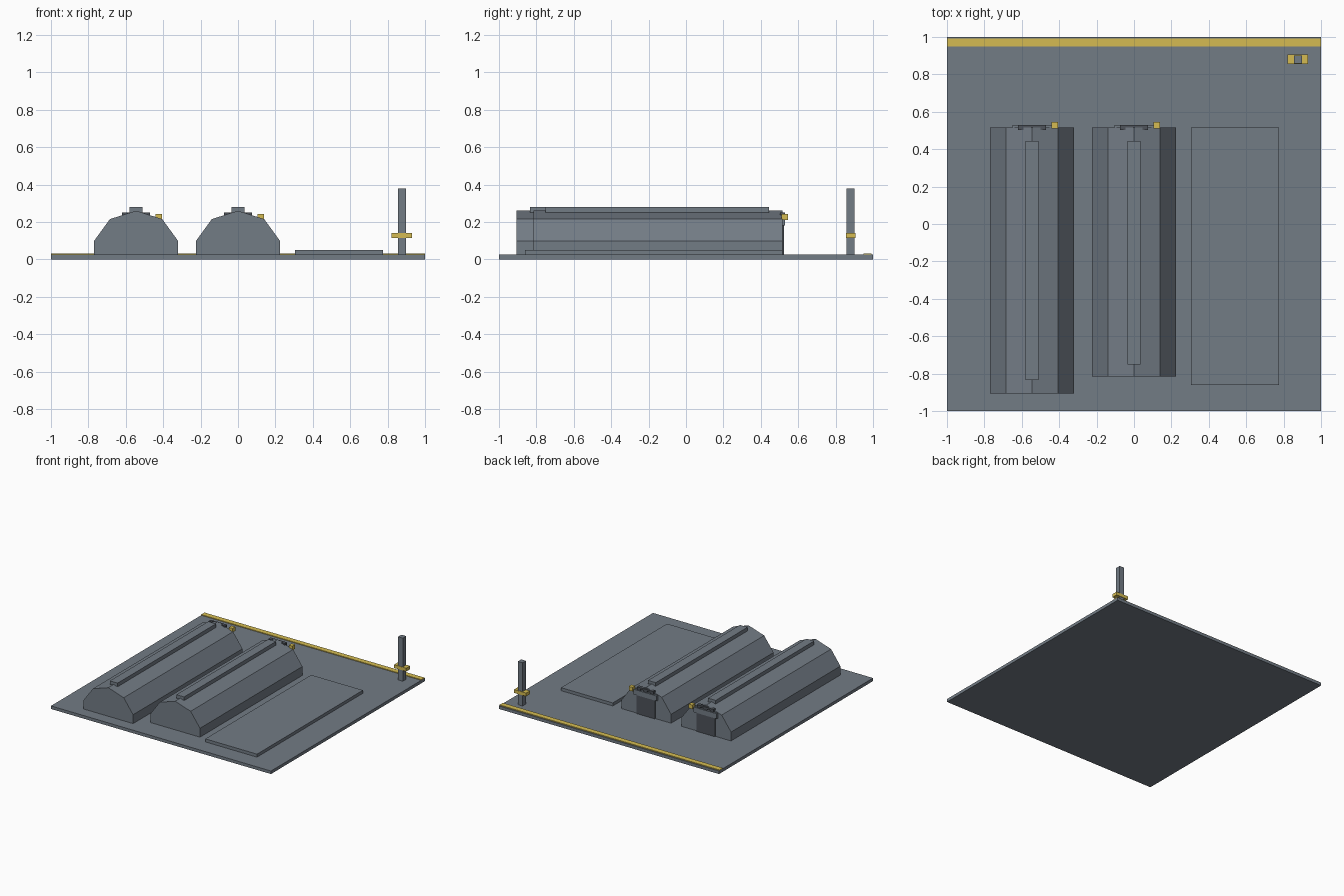
import bpy
import bmesh

cube = bpy.data.objects.get("Cube")
if cube:
    bpy.data.objects.remove(cube, do_unlink=True)


def material(name, rgb):
    m = bpy.data.materials.new(name)
    m.use_nodes = True
    m.diffuse_color = (*rgb, 1)
    m.node_tree.nodes["Principled BSDF"].inputs["Base Color"].default_value = (*rgb, 1)
    return m


grey = material("slate_grey", (0.17, 0.20, 0.235))
dark = material("dark_grey", (0.075, 0.085, 0.10))
yellow = material("marking_yellow", (0.66, 0.50, 0.085))


def extrude(name, profile, y0, y1, mat):
    """Extrude an x-z profile from y0 to y1."""
    bm = bmesh.new()
    face = bm.faces.new([bm.verts.new((x, y0, z)) for x, z in profile])
    new = bmesh.ops.extrude_face_region(bm, geom=[face])["geom"]
    verts = [v for v in new if isinstance(v, bmesh.types.BMVert)]
    bmesh.ops.translate(bm, verts=verts, vec=(0, y1 - y0, 0))
    bmesh.ops.recalc_face_normals(bm, faces=bm.faces)
    mesh = bpy.data.meshes.new(name)
    bm.to_mesh(mesh)
    bm.free()
    mesh.materials.append(mat)
    obj = bpy.data.objects.new(name, mesh)
    bpy.context.collection.objects.link(obj)
    return obj


def box(name, xs, ys, zs, mat):
    (x0, x1), (z0, z1) = xs, zs
    return extrude(name, [(x0, z0), (x1, z0), (x1, z1), (x0, z1)], *ys, mat)


# Ground plate with a painted edge strip, and the low pad
GROUND = 0.025
box("ground_plate", (-1, 1), (-1, 1), (0, GROUND), grey)
box("edge_strip", (-1, 1), (0.95, 0.993), (GROUND, 0.031), yellow)
box("low_pad", (0.305, 0.775), (-0.86, 0.515), (GROUND, 0.05), grey)


def hangar(prefix, cx, front, vent_front):
    back = 0.515
    half = [(0.225, GROUND), (0.225, 0.098), (0.14, 0.215)]
    outline = half + [(0, 0.26)] + [(-x, z) for x, z in reversed(half)]
    extrude(prefix + "_shell", [(cx + x, z) for x, z in outline], front, back, grey)

    def part(name, x0, x1, ys, zs, mat):
        box(f"{prefix}_{name}", (cx + x0, cx + x1), ys, zs, mat)

    part("ridge_vent", -0.035, 0.035, (vent_front, 0.443), (0.25, 0.28), grey)
    # Rear doorway, lintel and bracket above it
    part("door", -0.083, 0.083, (back, 0.523), (GROUND, 0.18), dark)
    part("lintel", -0.105, 0.105, (back, 0.53), (0.18, 0.222), grey)
    part("bracket_bar", -0.075, 0.075, (back, 0.53), (0.236, 0.25), dark)
    for side, x in (("right", -0.06), ("middle", 0), ("left", 0.06)):
        part("bracket_" + side, x - 0.015, x + 0.015, (0.502, 0.53), (0.225, 0.25), dark)
    part("lamp", 0.105, 0.138, (0.51, 0.546), (0.21, 0.243), yellow)


hangar("long_hangar", -0.545, -0.905, -0.835)
hangar("short_hangar", 0, -0.815, -0.75)

# Corner post with its collar
box("post", (0.855, 0.897), (0.858, 0.901), (GROUND, 0.38), grey)
box("post_collar", (0.82, 0.93), (0.855, 0.905), (0.115, 0.142), yellow)
